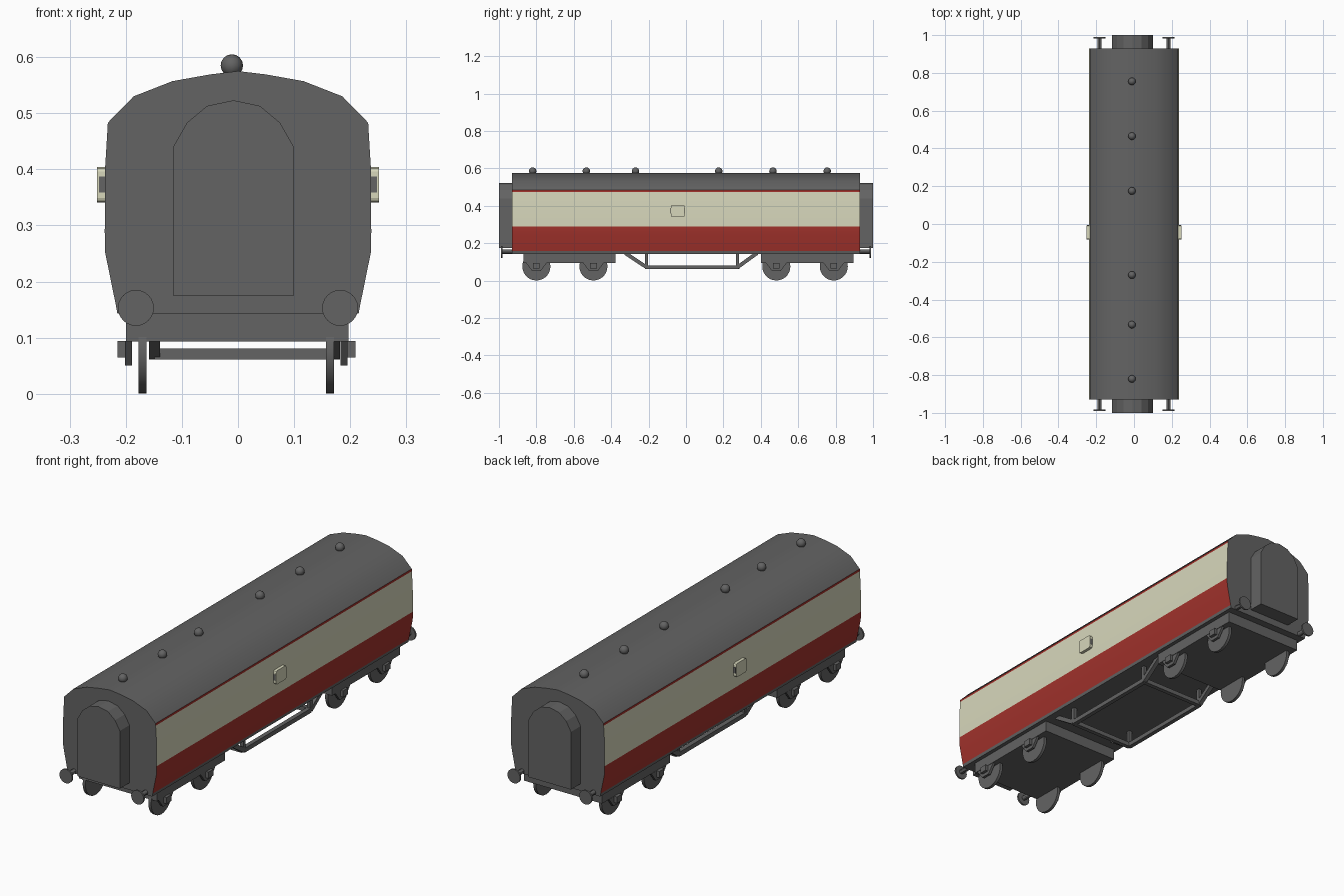
import bpy, bmesh, math
from mathutils import Vector

if "Cube" in bpy.data.objects:
    bpy.data.objects.remove(bpy.data.objects["Cube"])


def material(name, rgb):
    m = bpy.data.materials.new(name)
    m.diffuse_color = (*rgb, 1)
    m.use_nodes = True
    m.node_tree.nodes["Principled BSDF"].inputs["Base Color"].default_value = m.diffuse_color
    return m


GREY = material("dark_grey", (0.125, 0.125, 0.125))
CREAM = material("cream", (0.68, 0.68, 0.50))
RED = material("maroon_red", (0.36, 0.032, 0.025))


def finish(name, bm, mats=(GREY,), smooth=None):
    bmesh.ops.recalc_face_normals(bm, faces=bm.faces)
    mesh = bpy.data.meshes.new(name)
    bm.to_mesh(mesh)
    bm.free()
    ob = bpy.data.objects.new(name, mesh)
    bpy.context.collection.objects.link(ob)
    for m in mats:
        mesh.materials.append(m)
    if smooth:
        bpy.ops.object.select_all(action='DESELECT')
        ob.select_set(True)
        bpy.context.view_layer.objects.active = ob
        bpy.ops.object.shade_smooth_by_angle(angle=math.radians(smooth))
    return ob


def prism(points, a, b, axis='y'):
    """Extrude a closed outline from a to b; (x,z) along y, or (y,z) along x."""
    bm = bmesh.new()
    place = (lambda u, w, t: (u, t, w)) if axis == 'y' else (lambda u, w, t: (t, u, w))
    ends = [[bm.verts.new(place(u, w, t)) for u, w in points] for t in (a, b)]
    for ring in ends:
        bm.faces.new(ring)
    n = len(points)
    for i in range(n):
        j = (i + 1) % n
        bm.faces.new((ends[0][i], ends[0][j], ends[1][j], ends[1][i]))
    return bm


def box(name, x, y, z, mat=GREY, bevel=0):
    bm = prism([(x[0], z[0]), (x[1], z[0]), (x[1], z[1]), (x[0], z[1])], *y)
    if bevel:  # round the edges that run across the carriage
        edges = [e for e in bm.edges if abs(e.verts[0].co.x - e.verts[1].co.x) > 1e-4]
        bmesh.ops.bevel(bm, geom=edges, offset=bevel, segments=2, affect='EDGES', profile=0.5)
    return finish(name, bm, (mat,))


def disc(name, centre, r, a, b, axis, sides=24):
    u, w = centre
    pts = [(u + r * math.cos(2 * math.pi * i / sides), w + r * math.sin(2 * math.pi * i / sides))
           for i in range(sides)]
    return finish(name, prism(pts, a, b, axis), smooth=30)


def bar(name, p, q, w):
    """Square bar between two points lying in one vertical y-z plane."""
    p, q = Vector(p), Vector(q)
    d = (q - p).normalized()
    s = Vector((0, -d.z, d.y)) * w / 2
    pts = [(v.y, v.z) for v in (p + s, q + s, q - s, p - s)]
    return finish(name, prism(pts, p.x - w / 2, p.x + w / 2, 'x'))


# Body shell: half profile mirrored, with points at the stripe heights
half = [(0.215, 0.143), (0.2175, 0.157), (0.237, 0.253), (0.2375, 0.288), (0.237, 0.40),
        (0.2325, 0.473), (0.232, 0.483), (0.186, 0.530), (0.117, 0.557), (0.05, 0.569), (0, 0.575)]
bm = prism(half + [(-x, z) for x, z in half[-2::-1]], -0.93, 0.93)
for f in bm.faces:
    z, side = f.calc_center_median().z, len(f.verts) == 4
    if side and 0.157 < z < 0.288 or side and 0.473 < z < 0.483:
        f.material_index = 2
    elif side and 0.288 <= z < 0.473:
        f.material_index = 1
finish("carriage_body", bm, (GREY, CREAM, RED), smooth=25)

# Gangway connections and buffers at both ends
arch = [(0.1075, 0.175), (0.1075, 0.44), (0.083, 0.483), (0.047, 0.513), (0, 0.523)]
arch = [(x - 0.008, z) for x, z in arch + [(-x, z) for x, z in arch[-2::-1]]]
for end in (-1, 1):
    finish("gangway", prism(arch, end * 0.92, end * 1.0))
    for x in (-0.182, 0.182):
        disc("buffer_shaft", (x, 0.154), 0.011, end * 0.92, end * 0.985, 'y', 12)
        disc("buffer_head", (x, 0.153), 0.032, end * 0.982, end * 0.99, 'y')

# Roof ventilators
for y in (-0.82, -0.533, -0.27, 0.175, 0.465, 0.755):
    bm = bmesh.new()
    bmesh.ops.create_uvsphere(bm, u_segments=12, v_segments=8, radius=0.02)
    bmesh.ops.translate(bm, verts=bm.verts, vec=(-0.011, y, 0.585))
    finish("roof_vent", bm, smooth=40)

# Guard's lookout on each side, with grey windows facing along the train
for s in (-1, 1):
    xs = sorted((s * 0.23, s * 0.251))
    box("lookout", xs, (-0.081, -0.007), (0.341, 0.404), CREAM, 0.008)
    xs = sorted((s * 0.23, s * 0.248))
    for y in (-0.082, -0.008):
        box("lookout_window", xs, (y, y + 0.002), (0.359, 0.387))

# Bogies: frame slab, wheels, axle guards and axle boxes
for yc, axles in ((-0.623, (-0.80, -0.495)), (0.648, (0.483, 0.79))):
    box("bogie_frame", (-0.2, 0.197), (yc - 0.247, yc + 0.247), (0.093, 0.1435))
    for y in axles:
        for s in (-1, 1):
            c = -0.003
            disc("wheel", (y, 0.0755), 0.075, c + s * 0.16, c + s * 0.174, 'x', 28)
            guard = [(y - 0.055, 0.094), (y + 0.055, 0.094), (y + 0.022, 0.05), (y - 0.022, 0.05)]
            finish("axle_guard", prism(guard, c + s * 0.186, c + s * 0.198, 'x'))
            box("axle_box", sorted((c + s * 0.19, c + s * 0.212)),
                (y - 0.018, y + 0.018), (0.065, 0.094))

# Truss under the middle of the floor
for x in (-0.149, 0.172):
    path = [(x, -0.325, 0.147), (x, -0.21, 0.071), (x, 0.275, 0.071), (x, 0.38, 0.147)]
    for p, q in zip(path, path[1:]):
        bar("truss_rod", p, q, 0.02)
    for y in (-0.21, 0.275):
        bar("truss_post", (x, y, 0.065), (x, y, 0.145), 0.016)
for y in (-0.21, 0.275):
    box("truss_cross_beam", (-0.149, 0.172), (y - 0.01, y + 0.01), (0.061, 0.081))
